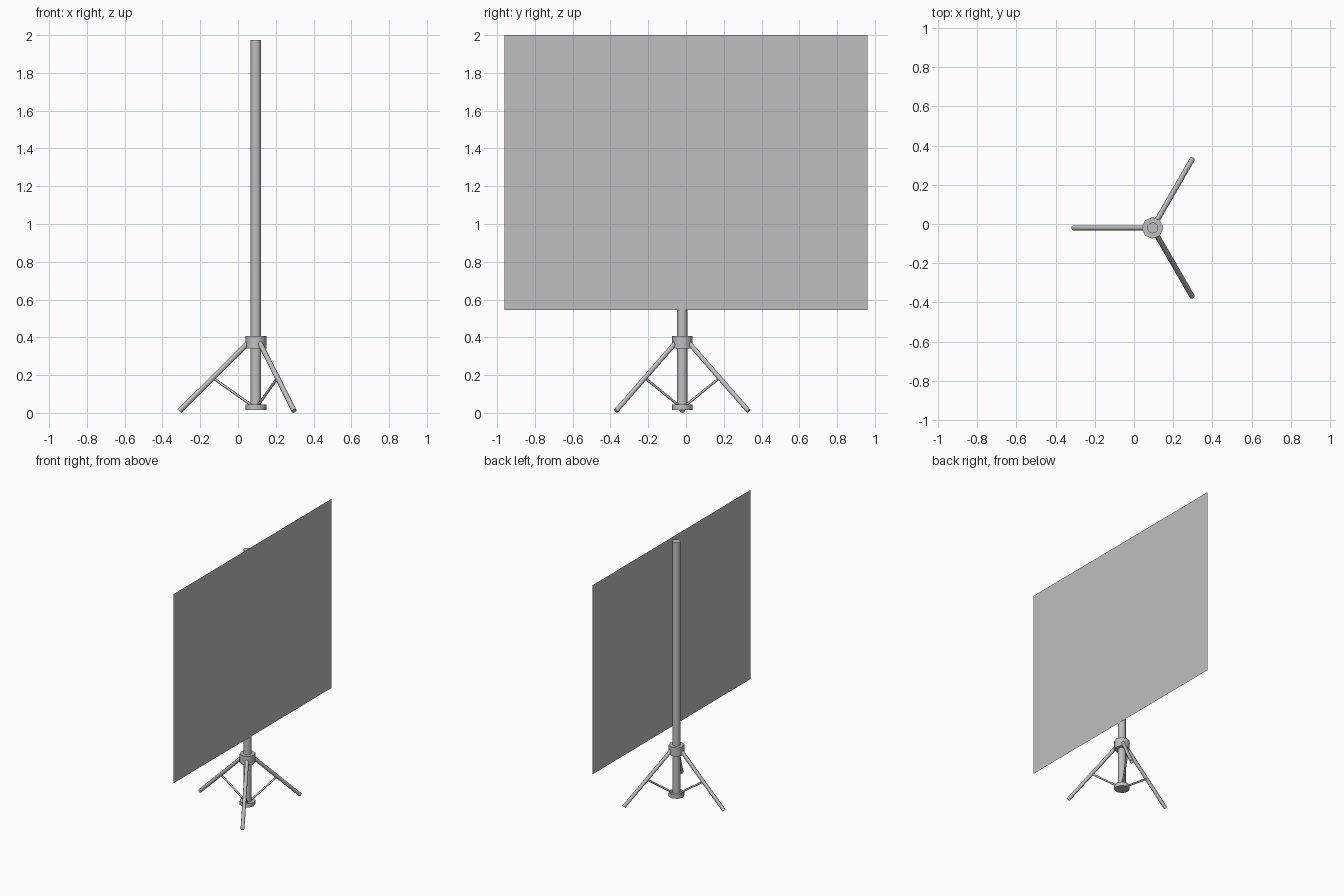
import bpy
import math
from mathutils import Vector

cube = bpy.data.objects.get("Cube")
if cube:
    bpy.data.objects.remove(cube, do_unlink=True)

# Single grey material
grey = bpy.data.materials.new("plain grey")
grey.use_nodes = True
colour = (0.52, 0.52, 0.52, 1)
grey.diffuse_color = colour
grey.node_tree.nodes["Principled BSDF"].inputs["Base Color"].default_value = colour

POLE_X, POLE_Y = 0.095, -0.02


def rod(name, start, end, radius, sides):
    """Capped cylinder running between two points."""
    start, end = Vector(start), Vector(end)
    axis = end - start
    bpy.ops.mesh.primitive_cylinder_add(
        vertices=sides, radius=radius, depth=axis.length,
        location=(start + end) / 2,
        rotation=axis.to_track_quat('Z', 'Y').to_euler())
    obj = bpy.context.object
    obj.name = name
    obj.data.materials.append(grey)
    bpy.ops.object.shade_smooth_by_angle(angle=math.radians(50))
    return obj


def upright(name, bottom, top, radius, sides):
    return rod(name, (POLE_X, POLE_Y, bottom), (POLE_X, POLE_Y, top), radius, sides)


def spoke(angle, radius, z):
    """Point at a distance from the pole axis in a leg's direction."""
    return (POLE_X + radius * math.cos(angle), POLE_Y + radius * math.sin(angle), z)


# Pole and its two collars
upright("pole", 0.02, 1.975, 0.028, 12)
upright("upper_collar", 0.34, 0.408, 0.055, 8)
upright("lower_collar", 0.015, 0.045, 0.055, 8)

# Three legs, each with a brace down to the lower collar
for label, degrees in (("right", 180), ("back_left", 60), ("front_left", -60)):
    a = math.radians(degrees)
    rod(label + "_leg", spoke(a, 0.04, 0.372), spoke(a, 0.405, 0.01), 0.0135, 8)
    rod(label + "_brace", spoke(a, 0.022, 0.04), spoke(a, 0.228, 0.185), 0.007, 8)

# Thin screen resting against the pole
bpy.ops.mesh.primitive_plane_add(
    size=1, location=(0.125, 0, 1.2725), rotation=(0, math.radians(90), 0))
screen = bpy.context.object
screen.name = "screen"
screen.scale = (1.455, 1.92, 1)
screen.data.materials.append(grey)
